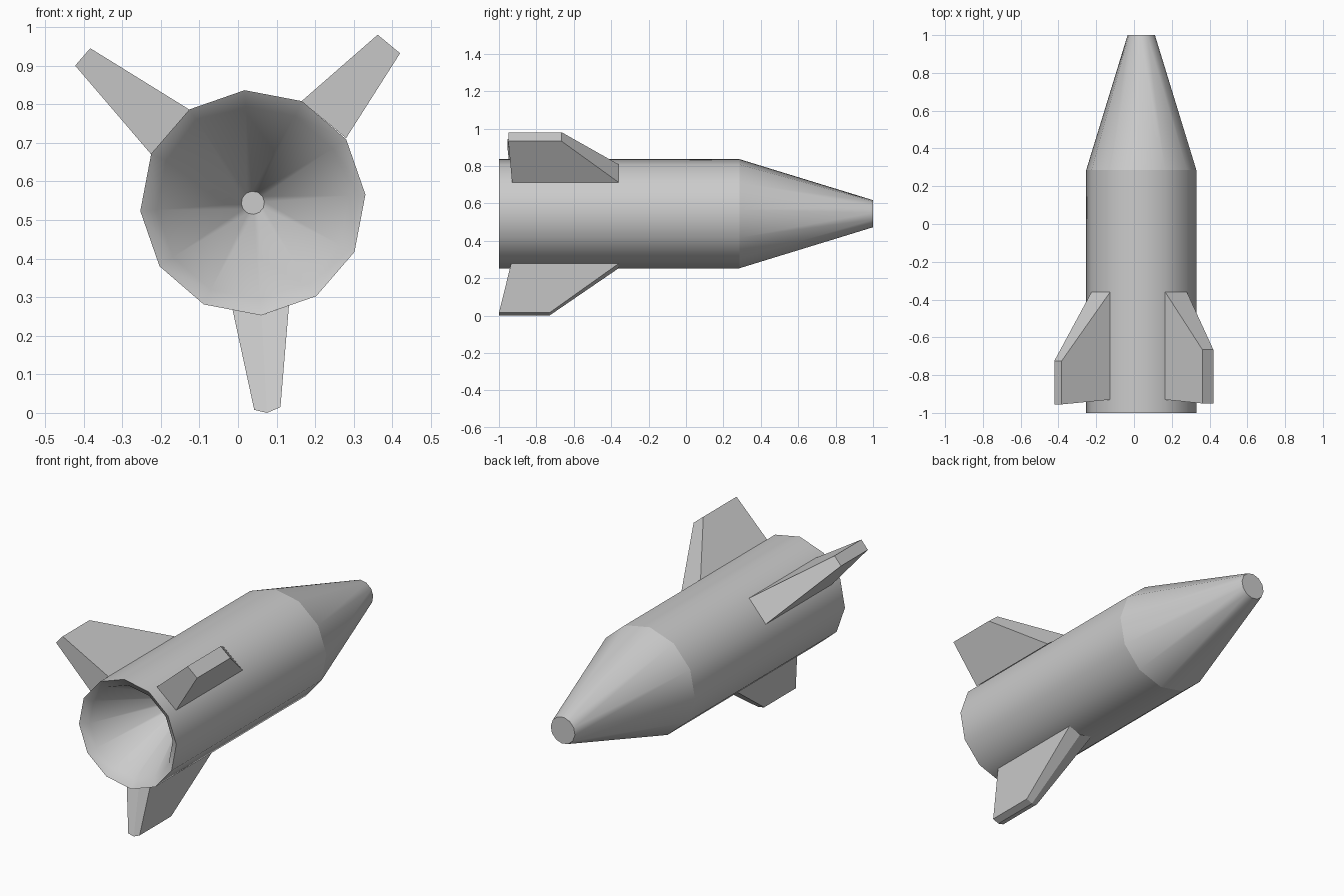
import bpy, bmesh, math

if "Cube" in bpy.data.objects:
    bpy.data.objects.remove(bpy.data.objects["Cube"])

CX, CZ = 0.0385, 0.5445      # hull axis
R, SIDES, TURN = 0.2925, 12, math.radians(4.2)


def finish(name, bm):
    mesh = bpy.data.meshes.new(name)
    bm.to_mesh(mesh)
    bm.free()
    obj = bpy.data.objects.new(name, mesh)
    bpy.context.collection.objects.link(obj)
    return obj


def lathe(name, profile, cap_end=False, inward=False):
    """Spin a (radius, y) profile round the rocket axis, smooth sides, flat cap."""
    bm = bmesh.new()
    rings = []
    for r, y in profile:
        angles = [TURN + 2 * math.pi * k / SIDES for k in range(SIDES)]
        rings.append([bm.verts.new((CX + r * math.cos(a), y, CZ + r * math.sin(a)))
                      for a in angles])
    for a, b in zip(rings, rings[1:]):
        for k in range(SIDES):
            n = (k + 1) % SIDES
            bm.faces.new((a[k], b[k], b[n], a[n])).smooth = True
    if cap_end:
        cap = bm.faces.new(rings[-1][::-1])
        for e in cap.edges:
            e.smooth = False
    if inward:
        # inner surface faces the axis and the opening
        bmesh.ops.reverse_faces(bm, faces=[f for f in bm.faces if len(f.verts) == 4])
        if cap_end:
            cap.normal_update()
            if cap.normal.y > 0:
                cap.normal_flip()
    return finish(name, bm)


def fin(name, root, tip, root_y, tip_y):
    """Loft a swept fin from its root outline to its tip outline (x, z points)."""
    bm = bmesh.new()

    def prism(pts, ys):
        return [[bm.verts.new((x, y, z)) for x, z in pts] for y in ys]

    (rb, rf), (tb, tf) = prism(root, root_y), prism(tip, tip_y)
    n = len(root)
    for i in range(n - 1):
        j = i + 1
        bm.faces.new((rb[i], rb[j], tb[j], tb[i]))   # rear
        bm.faces.new((rf[i], rf[j], tf[j], tf[i]))   # leading slope
        bm.faces.new((tb[i], tb[j], tf[j], tf[i]))   # tip
        bm.faces.new((rb[i], rb[j], rf[j], rf[i]))   # root
    for i in (0, n - 1):
        bm.faces.new((rb[i], rf[i], tf[i], tb[i]))   # sides
    bmesh.ops.recalc_face_normals(bm, faces=bm.faces)
    return finish(name, bm)


# Hull and blunt nose
lathe("hull", [(R, -1.0), (R, 0.285)])
lathe("nose_cone", [(R, 0.285), (0.0725, 1.0)], cap_end=True)

# Hollow exhaust: bevelled rim and deep funnel
lathe("exhaust_funnel", [(R, -1.0), (0.25, -0.97), (0.03, -0.5)],
      cap_end=True, inward=True)

# Three swept fins
fin("right_fin", [(0.165, 0.808), (0.28, 0.712)], [(0.362, 0.98), (0.42, 0.932)],
    (-0.93, -0.36), (-0.95, -0.665))
fin("left_fin", [(-0.126, 0.786), (-0.225, 0.67)], [(-0.383, 0.945), (-0.422, 0.90)],
    (-0.93, -0.36), (-0.955, -0.725))
fin("bottom_fin", [(-0.014, 0.267), (0.061, 0.253), (0.132, 0.278)],
    [(0.042, 0.008), (0.075, 0.0), (0.11, 0.015)],
    (-0.935, -0.36), (-1.0, -0.73))
